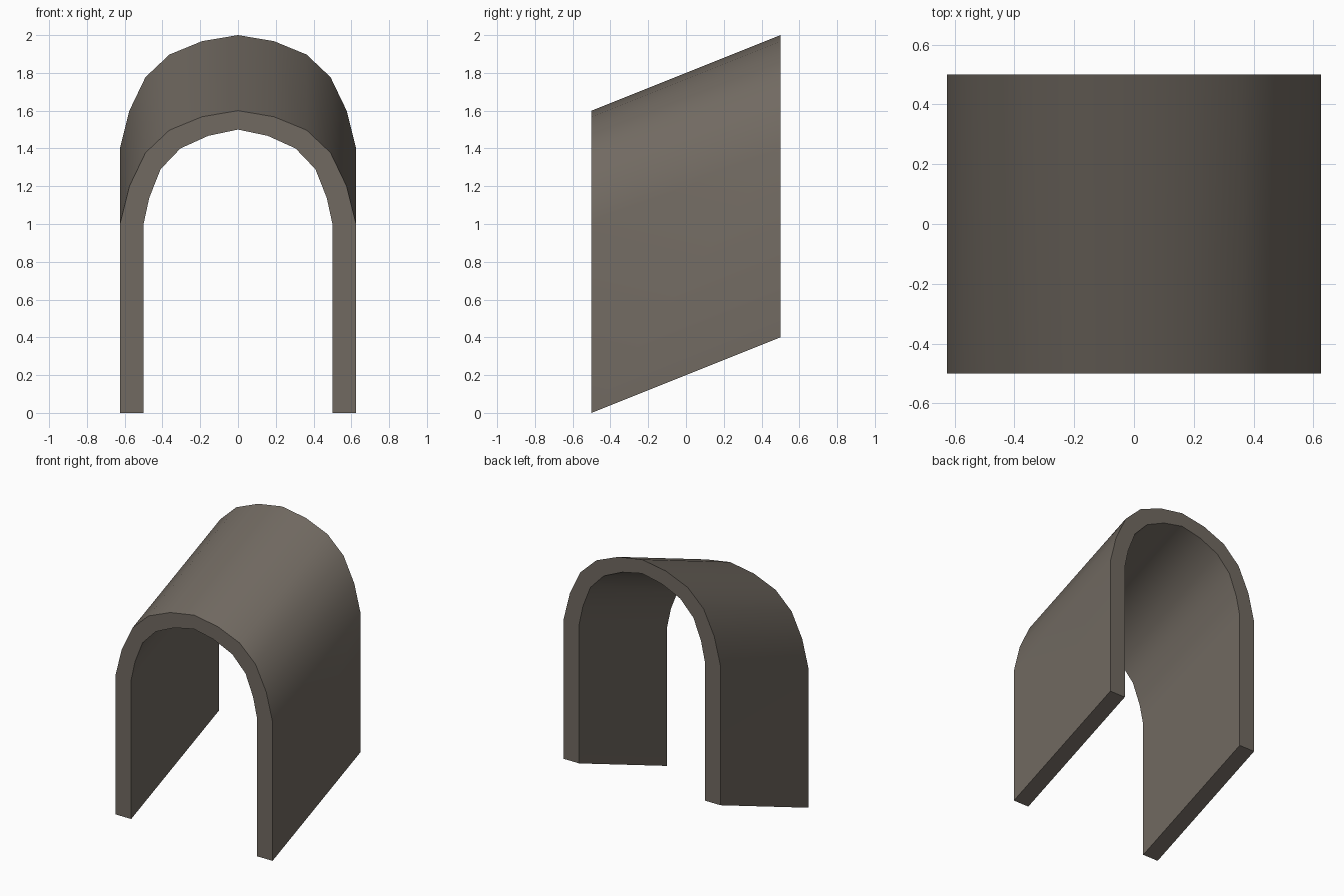
import bpy, bmesh, math

if "Cube" in bpy.data.objects:
    bpy.data.objects.remove(bpy.data.objects["Cube"])

# Half profiles (x, z) at the front end, from foot to crown
OUTER = [(0.625, 0), (0.625, 1.0), (0.575, 1.2), (0.49, 1.377), (0.363, 1.497), (0.19, 1.568), (0, 1.6)]
INNER = [(0.5, 0), (0.5, 1.0), (0.47, 1.138), (0.41, 1.29), (0.305, 1.4), (0.157, 1.467), (0, 1.5)]
RISE = 0.4  # the vault climbs towards the back


def mirrored(half):
    return half + [(-x, z) for x, z in half[-2::-1]]


stone = bpy.data.materials.new("warm grey stone")
stone.diffuse_color = (0.165, 0.143, 0.12, 1)
stone.use_nodes = True
stone.node_tree.nodes["Principled BSDF"].inputs["Base Color"].default_value = stone.diffuse_color

# Sloping arched tunnel: outer and inner skins, end rings and feet
bm = bmesh.new()


def row(half, y, rise):
    return [bm.verts.new((x, y, z + rise)) for x, z in mirrored(half)]


of, inf = row(OUTER, -0.5, 0), row(INNER, -0.5, 0)
ob, inb = row(OUTER, 0.5, RISE), row(INNER, 0.5, RISE)
for a, b in ((of, ob), (ob, inb), (inb, inf), (inf, of)):
    for i in range(len(a) - 1):
        bm.faces.new((a[i], a[i + 1], b[i + 1], b[i]))
for i in (0, -1):
    bm.faces.new((of[i], ob[i], inb[i], inf[i]))
bmesh.ops.recalc_face_normals(bm, faces=bm.faces)

mesh = bpy.data.meshes.new("sloping_arch")
bm.to_mesh(mesh)
bm.free()
mesh.materials.append(stone)
arch = bpy.data.objects.new("sloping_arch", mesh)
bpy.context.collection.objects.link(arch)
bpy.context.view_layer.objects.active = arch
arch.select_set(True)
bpy.ops.object.shade_smooth_by_angle(angle=math.radians(35))
